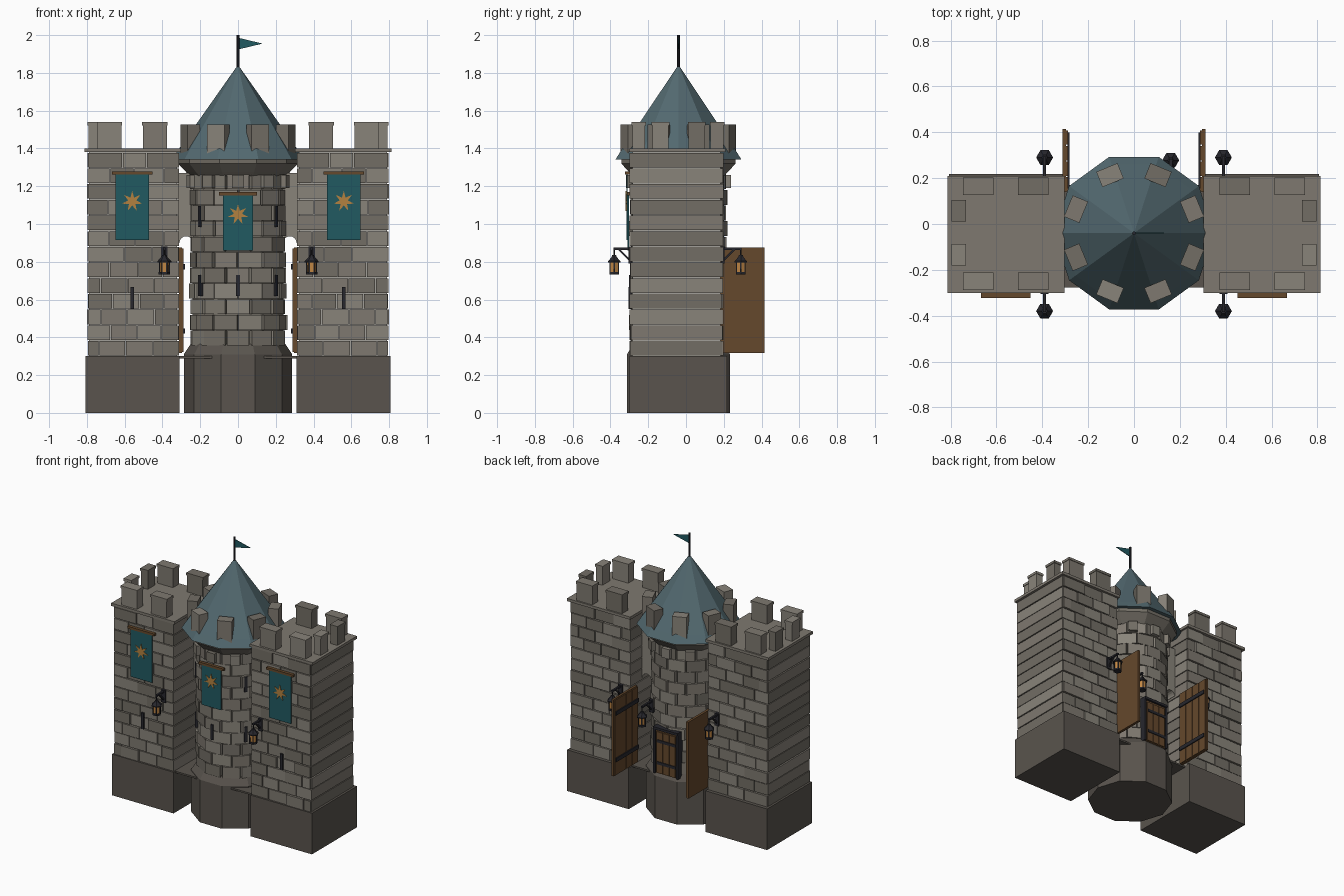
import bpy, bmesh, math, random
from mathutils import Matrix, Vector

if "Cube" in bpy.data.objects:
    bpy.data.objects.remove(bpy.data.objects["Cube"])

random.seed(4)
CY = -0.04  # y of the round tower axis


def mat(name, r, g, b):
    m = bpy.data.materials.new(name)
    m.diffuse_color = (r, g, b, 1)
    m.use_nodes = True
    m.node_tree.nodes["Principled BSDF"].inputs["Base Color"].default_value = m.diffuse_color
    return m


STONE = [mat("stone_a", .21, .19, .16), mat("stone_b", .17, .155, .13), mat("stone_c", .25, .23, .195)]
DARK = mat("dark_stone", .10, .088, .075)
MORTAR = mat("mortar", .36, .35, .32)
ROOF = mat("roof_slate", .085, .14, .16)
CLOTH = mat("cloth", .015, .10, .12)
GOLD = mat("gold", .45, .22, .05)
WOOD = mat("wood", .13, .065, .025)
IRON = mat("iron", .02, .02, .026)
GLOW = mat("lamp_glass", .55, .25, .06)


def box(bm, lo, hi, mi=0, M=Matrix()):
    lo, hi = Vector(lo), Vector(hi)
    S = Matrix.Diagonal((*(hi - lo), 1))
    vs = bmesh.ops.create_cube(bm, size=1, matrix=M @ Matrix.Translation((lo + hi) / 2) @ S)["verts"]
    for f in {f for v in vs for f in v.link_faces}:
        f.material_index = mi


def lathe(bm, prof, n, c=(0, CY), a0=0.0, mi=0):
    rings = [[bm.verts.new((c[0] + r * math.cos(a0 + i * math.tau / n),
                            c[1] + r * math.sin(a0 + i * math.tau / n), z)) for i in range(n)] for r, z in prof]
    fs = [bm.faces.new((a[i], a[(i + 1) % n], b[(i + 1) % n], b[i]))
          for a, b in zip(rings, rings[1:]) for i in range(n)]
    fs += [bm.faces.new(rings[0][::-1]), bm.faces.new(rings[-1])]
    for f in fs:
        f.material_index = mi


def plate(bm, pts, y0, y1, mi=0):
    # xz outline extruded along y
    a = [bm.verts.new((x, y0, z)) for x, z in pts]
    b = [bm.verts.new((x, y1, z)) for x, z in pts]
    n = len(pts)
    fs = [bm.faces.new(a), bm.faces.new(b[::-1])]
    fs += [bm.faces.new((a[i], b[i], b[(i + 1) % n], a[(i + 1) % n])) for i in range(n)]
    for f in fs:
        f.material_index = mi


def finish(bm, name, mats, mirror=False):
    bmesh.ops.recalc_face_normals(bm, faces=bm.faces[:])
    me = bpy.data.meshes.new(name)
    bm.to_mesh(me)
    bm.free()
    for m in mats:
        me.materials.append(m)
    ob = bpy.data.objects.new(name, me)
    bpy.context.collection.objects.link(ob)
    if mirror:
        ob.modifiers.new("mirror", "MIRROR")
    return ob


def radial(angle):
    # local +x points outwards from the round tower
    return Matrix.Translation((0, CY, 0)) @ Matrix.Rotation(angle, 4, "Z")


# side tower plinth, core and top slab
bm = bmesh.new()
box(bm, (.31, -.30, 0), (.807, .218, .30))
finish(bm, "side_tower_base", [DARK], True)
bm = bmesh.new()
box(bm, (.322, -.283, .29), (.788, .183, 1.385))
finish(bm, "side_tower_core", [MORTAR], True)
bm = bmesh.new()
box(bm, (.303, -.30, 1.38), (.813, .21, 1.40))
finish(bm, "side_tower_top_slab", [STONE[0]], True)

# side tower masonry: bricks front and back, long courses on the sides
bm = bmesh.new()
H = 1.08 / 13
for r in range(13):
    z0, z1 = .30 + r * H + .003, .30 + (r + 1) * H - .003
    for ya, yb, s in ((-.295, -.27, -1), (.17, .195, 1)):
        x = .315
        w = .085 if r % 2 else .15
        while x < .795:
            e = x + w * random.uniform(.85, 1.15)
            if e > .74:
                e = .797
            j = random.uniform(-.004, .005)
            box(bm, (x, ya - (j if s < 0 else 0), z0), (e - .005, yb + (j if s > 0 else 0), z1), random.randrange(3))
            x, w = e, .145
    j = random.uniform(-.003, .003)
    box(bm, (.77, -.29, z0), (.797 + j, .19, z1), random.randrange(3))
    box(bm, (.313, -.29, z0), (.34, .19, z1), random.randrange(3))
finish(bm, "side_tower_bricks", STONE, True)

# side tower merlons with small caps
bm = bmesh.new()
spots = [(x, y, .067, .038) for x in (.44, .68) for y in (-.25, .165)]
spots += [(.765, y, .031, .047) for y in (.057, -.135)]
for i, (x, y, a, b) in enumerate(spots):
    box(bm, (x - a + .004, y - b + .004, 1.40), (x + a - .004, y + b - .004, 1.525), i % 3)
    box(bm, (x - a, y - b, 1.522), (x + a, y + b, 1.54), i % 3)
finish(bm, "side_tower_merlons", STONE, True)

# round tower plinth, core, bricks
bm = bmesh.new()
lathe(bm, [(.287, 0), (.287, .31), (.25, .365)], 10)
finish(bm, "round_tower_base", [DARK])
bm = bmesh.new()
lathe(bm, [(.24, .35), (.24, 1.28)], 12)
finish(bm, "round_tower_core", [STONE[1]])
bm = bmesh.new()
H = .91 / 11
for r in range(11):
    z = .355 + r * H
    for i in range(12):
        d = .249 + random.uniform(-.006, .006)
        w = .062 + random.uniform(-.005, .003)
        box(bm, (d - .05, -w, z + .002), (d, w, z + H - .002), random.randrange(3),
            radial((i + .5 * (r % 2)) * math.tau / 12))
finish(bm, "round_tower_bricks", STONE)

# corbels, cornice and merlons of the round tower
bm = bmesh.new()
for i in range(10):
    box(bm, (.22, -.031, 1.19), (.277, .031, 1.26), i % 3, radial(math.radians(18 + 36 * i)))
finish(bm, "corbels", STONE)
bm = bmesh.new()
lathe(bm, [(.255, 1.255), (.275, 1.275), (.318, 1.32), (.318, 1.36)], 10)
finish(bm, "cornice", [STONE[1]])
bm = bmesh.new()
for i in range(8):
    box(bm, (.238, -.05, 1.36), (.31, .05, 1.527), i % 3, radial(math.radians(22.5 + 45 * i)))
finish(bm, "round_tower_merlons", STONE)

# conical roof, pole and pennant
bm = bmesh.new()
lathe(bm, [(.30, 1.345), (.35, 1.342), (.315, 1.395), (.002, 1.84)], 10)
finish(bm, "roof", [ROOF])
bm = bmesh.new()
lathe(bm, [(.008, 1.80), (.008, 2.0)], 8)
finish(bm, "flag_pole", [IRON])
bm = bmesh.new()
plate(bm, [(.005, 1.985), (.13, 1.955), (.005, 1.925)], CY - .002, CY + .002)
finish(bm, "pennant", [CLOTH])

# arched link walls and sills between the towers
bm = bmesh.new()
arc = [(.275 - .035 * math.cos(t * math.pi / 8), .90 + .035 * math.sin(t * math.pi / 8)) for t in range(9)]
plate(bm, [(.20, 1.27), (.20, .90)] + arc + [(.32, .90), (.32, 1.27)], -.06, .06)
finish(bm, "link_arch", [STONE[2]], True)
bm = bmesh.new()
box(bm, (.13, -.278, .288), (.32, .17, .30))
finish(bm, "link_sill", [DARK], True)

# open gate leaves: board, planks on the inner face, iron straps
bm = bmesh.new()
box(bm, (.296, .14, .318), (.312, .415, .875))
for i in range(4):
    y = .142 + i * .068
    box(bm, (.288, y, .322), (.30, y + .063, .871))
for z in (.42, .76):
    box(bm, (.281, .14, z), (.29, .40, z + .028), 1)
finish(bm, "gate_leaf", [WOOD, IRON], True)

# small back door with frame
bm = bmesh.new()
box(bm, (-.085, .15, .33), (.085, .225, .65))
for i in range(3):
    x = -.075 + i * .051
    box(bm, (x, .22, .335), (x + .047, .233, .635), 0)
for z in (.40, .56):
    box(bm, (-.08, .23, z), (.07, .238, z + .02), 1)
for x in (-.1, .085):
    box(bm, (x, .15, .33), (x + .015, .235, .665), 1)
box(bm, (-.1, .15, .65), (.1, .24, .668), 1)
finish(bm, "back_door", [WOOD, IRON])


# lanterns on wall brackets
def lantern(bm, x, wall, y, top):
    s = 1 if y > wall else -1
    ya, yb = sorted((wall, y + s * .005))
    box(bm, (x - .007, ya, top - .012), (x + .007, yb, top))
    ya, yb = sorted((wall - s * .01, wall + s * .01))
    box(bm, (x - .017, ya, top - .085), (x + .017, yb, top + .005))
    M = Matrix.Translation((x, wall + s * .03, top - .04)) @ Matrix.Rotation(s * math.pi / 4, 4, "X")
    box(bm, (-.005, -.042, -.005), (.005, .042, .005), 0, M)
    c = (x, y)
    lathe(bm, [(.004, top - .05), (.004, top - .005)], 6, c)
    lathe(bm, [(.037, top - .078), (.037, top - .072), (.016, top - .05), (.012, top - .04)], 6, c)
    lathe(bm, [(.023, top - .132), (.026, top - .076)], 6, c, 0, 1)
    lathe(bm, [(.03, top - .143), (.03, top - .13)], 6, c)
    for i in range(6):
        a = i * math.tau / 6
        px, py = x + .026 * math.cos(a), y + .026 * math.sin(a)
        box(bm, (px - .003, py - .003, top - .135), (px + .003, py + .003, top - .074))


bm = bmesh.new()
lantern(bm, .39, -.295, -.38, .875)
lantern(bm, .39, .195, .29, .875)
finish(bm, "side_lanterns", [IRON, GLOW], True)
bm = bmesh.new()
lantern(bm, .16, .165, .278, .815)
finish(bm, "back_door_lantern", [IRON, GLOW])


# banners with star and rod
def banner(name, x, y, w, z0, z1, zs, mirror):
    bm = bmesh.new()
    plate(bm, [(x - w, z0), (x + w, z0), (x + w, z1), (x - w, z1)], y - .004, y + .002)
    star = []
    for i in range(14):
        r = .022 if i % 2 else .056
        a = math.pi / 2 + i * math.pi / 7
        star.append((x + r * math.cos(a), zs + r * math.sin(a)))
    plate(bm, star, y - .008, y - .003, 1)
    box(bm, (x - w - .02, y - .01, z1 - .003), (x + w + .02, y + .012, z1 + .014), 2)
    finish(bm, name, [CLOTH, GOLD, WOOD], mirror)


banner("side_banner", .56, -.312, .088, .915, 1.265, 1.12, True)
banner("centre_banner", 0, CY - .265, .08, .86, 1.155, 1.05, False)

# arrow slits
bm = bmesh.new()
box(bm, (.55, -.304, .55), (.57, -.285, .667))
finish(bm, "side_tower_slits", [IRON], True)
bm = bmesh.new()
for deg, z in ((0, .62), (52, .62), (-52, .62), (52, .985), (-52, .985)):
    box(bm, (.23, -.01, z), (.262, .01, z + .11), 0, radial(math.radians(deg - 90)))
finish(bm, "round_tower_slits", [IRON])
